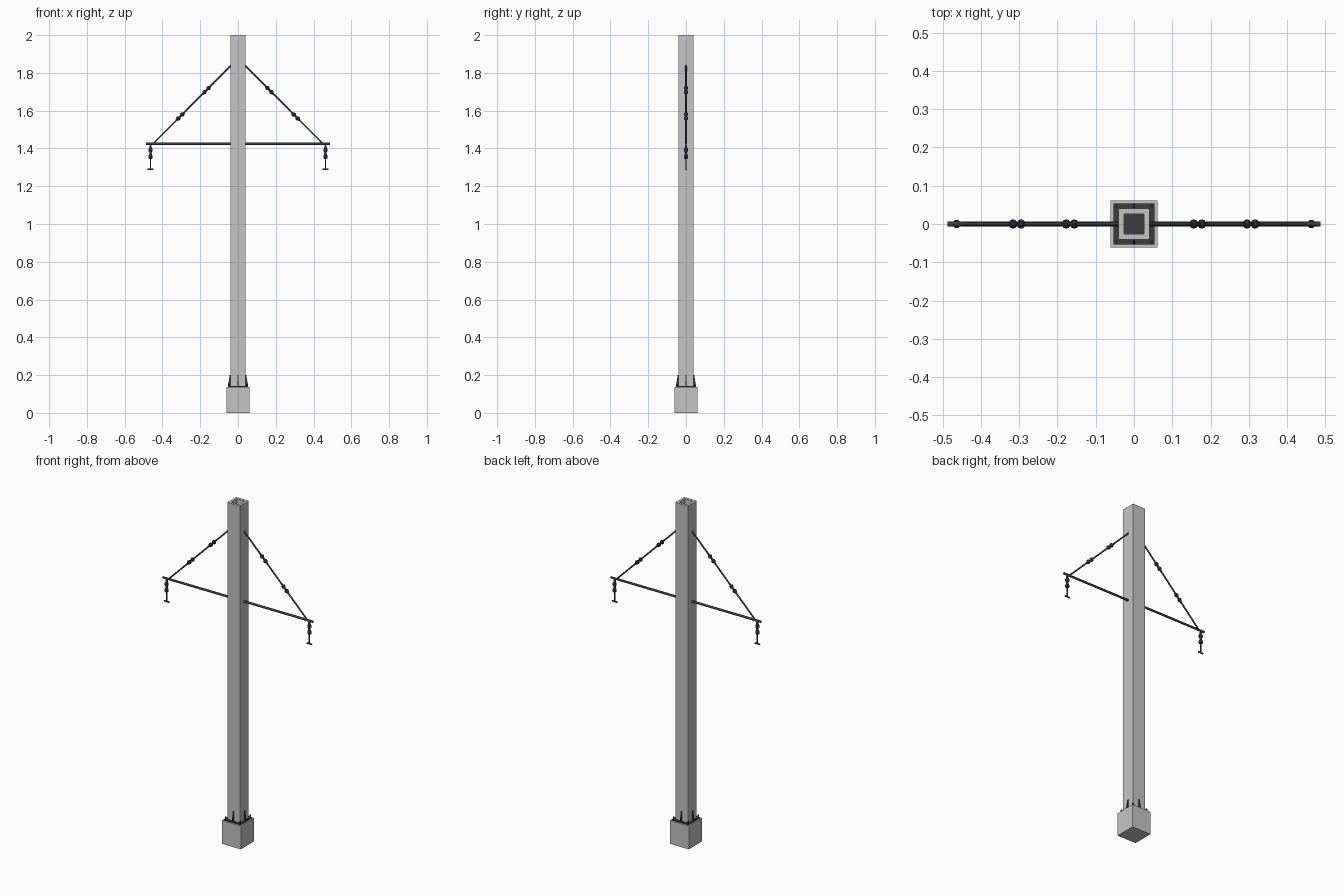
import bpy, bmesh, math
from mathutils import Vector, Matrix

if "Cube" in bpy.data.objects:
    bpy.data.objects.remove(bpy.data.objects["Cube"])


def material(name, rgb):
    m = bpy.data.materials.new(name)
    m.use_nodes = True
    m.diffuse_color = (*rgb, 1)
    m.node_tree.nodes["Principled BSDF"].inputs["Base Color"].default_value = (*rgb, 1)
    return m


CONCRETE = material("concrete grey", (0.56, 0.56, 0.56))
STEEL = material("dark steel", (0.045, 0.045, 0.05))
CERAMIC = material("dark ceramic", (0.03, 0.025, 0.04))


def finish(name, bm, mat, smooth=False):
    bmesh.ops.recalc_face_normals(bm, faces=bm.faces)
    mesh = bpy.data.meshes.new(name)
    bm.to_mesh(mesh)
    bm.free()
    mesh.materials.append(mat)
    ob = bpy.data.objects.new(name, mesh)
    bpy.context.collection.objects.link(ob)
    if smooth:
        bpy.ops.object.select_all(action="DESELECT")
        ob.select_set(True)
        bpy.context.view_layer.objects.active = ob
        bpy.ops.object.shade_smooth_by_angle(angle=math.radians(40))
    return ob


def box(name, center, size, mat):
    bm = bmesh.new()
    bmesh.ops.create_cube(bm, size=1)
    bmesh.ops.scale(bm, vec=size, verts=bm.verts)
    bmesh.ops.translate(bm, vec=center, verts=bm.verts)
    return finish(name, bm, mat)


def lathe(name, start, end, profile, mat, sides=12):
    """Turn (radius, distance) rings around the line from start to end."""
    start, end = Vector(start), Vector(end)
    turn = (end - start).to_track_quat("Z", "Y").to_matrix().to_4x4()
    place = Matrix.Translation(start) @ turn
    bm = bmesh.new()
    rings = []
    for r, d in profile:
        angles = [math.tau * i / sides for i in range(sides)]
        rings.append([bm.verts.new(place @ Vector((r * math.cos(a), r * math.sin(a), d)))
                      for a in angles])
    for low, high in zip(rings, rings[1:]):
        for i in range(sides):
            j = (i + 1) % sides
            bm.faces.new((low[i], low[j], high[j], high[i]))
    bm.faces.new(rings[0])
    bm.faces.new(rings[-1])
    return finish(name, bm, mat, True)


def rod(name, start, end, radius, mat=STEEL, sides=10):
    length = (Vector(end) - Vector(start)).length
    return lathe(name, start, end, [(radius, 0), (radius, length)], mat, sides)


# Footing and flange
FOOT, PLATE = 0.137, 0.142
box("footing", (0, 0, FOOT / 2), (0.124, 0.124, FOOT), CONCRETE)
box("flange", (0, 0, (FOOT + PLATE) / 2), (0.108, 0.108, PLATE - FOOT), STEEL)

# Hollow square post, open at the top
bm = bmesh.new()
bmesh.ops.create_cube(bm, size=1)
bmesh.ops.scale(bm, vec=(0.082, 0.082, 2 - PLATE), verts=bm.verts)
bmesh.ops.translate(bm, vec=(0, 0, (2 + PLATE) / 2), verts=bm.verts)
top = max(bm.faces, key=lambda f: f.calc_center_median().z)
bmesh.ops.inset_individual(bm, faces=[top], thickness=0.021)
hole = bmesh.ops.extrude_discrete_faces(bm, faces=[top])["faces"][0]
bmesh.ops.translate(bm, vec=(0, 0, -0.04), verts=hole.verts)
post = finish("post", bm, CONCRETE)
post.data.materials.append(STEEL)
for face in post.data.polygons:
    if face.normal.z > 0.9 and face.center.z < 1.99:
        face.material_index = 1

# Triangular gussets on each post face, and anchor bolts at the flange corners
for i, side in enumerate(("left", "back", "right", "front")):
    turn = Matrix.Rotation(i * math.pi / 2, 4, "Z")
    bm = bmesh.new()
    ends = []
    for y in (-0.003, 0.003):
        outline = ((0.040, PLATE), (0.053, PLATE), (0.044, 0.2), (0.040, 0.2))
        ends.append([bm.verts.new(turn @ Vector((x, y, z))) for x, z in outline])
    bm.faces.new(ends[0])
    bm.faces.new(ends[1])
    for j in range(4):
        k = (j + 1) % 4
        bm.faces.new((ends[0][j], ends[0][k], ends[1][k], ends[1][j]))
    finish(side + "_gusset", bm, STEEL)
    foot = turn @ Vector((0.047, 0.047, PLATE))
    rod(f"anchor_bolt_{i + 1}", foot, foot + Vector((0, 0, 0.014)), 0.005, STEEL, 6)

# Crossarm
ARM = 1.425
rod("crossarm", (-0.487, 0, ARM), (0.487, 0, ARM), 0.0065)


def sheds(length, radius, count):
    """Profile of a ribbed insulator: core with repeated flared discs."""
    core = radius * 0.5
    step = length / count
    points = [(core, 0)]
    for n in range(count):
        d = n * step
        points += [(core, d + 0.15 * step), (radius, d + 0.35 * step),
                   (radius, d + 0.6 * step), (core, d + 0.85 * step)]
    return points + [(core, length)]


for s, side in ((1, "left"), (-1, "right")):
    # Diagonal stay with two strain insulators
    high = Vector((s * 0.038, 0, 1.838))
    low = Vector((s * 0.45, 0, ARM))
    rod(side + "_stay", high, low, 0.0045)
    along = (low - high).normalized()
    for label, x in (("upper", 0.167), ("lower", 0.306)):
        mid = high.lerp(low, (x - 0.038) / (0.45 - 0.038))
        lathe(f"{side}_{label}_stay_insulator", mid - along * 0.03, mid + along * 0.03,
              sheds(0.06, 0.0115, 2), CERAMIC)
    # Hanging insulator, dropper and wire clamp
    x = s * 0.463
    rod(side + "_hanger", (x, 0, ARM), (x, 0, 1.29), 0.0035)
    lathe(side + "_hanging_insulator", (x, 0, 1.415), (x, 0, 1.345),
          [(0.006, 0), (0.006, 0.008), (0.011, 0.018), (0.011, 0.03), (0.006, 0.036),
           (0.006, 0.042), (0.011, 0.054), (0.011, 0.066), (0.006, 0.07)], CERAMIC)
    rod(side + "_wire_clamp", (x - 0.016, 0, 1.29), (x + 0.016, 0, 1.29), 0.0045)
